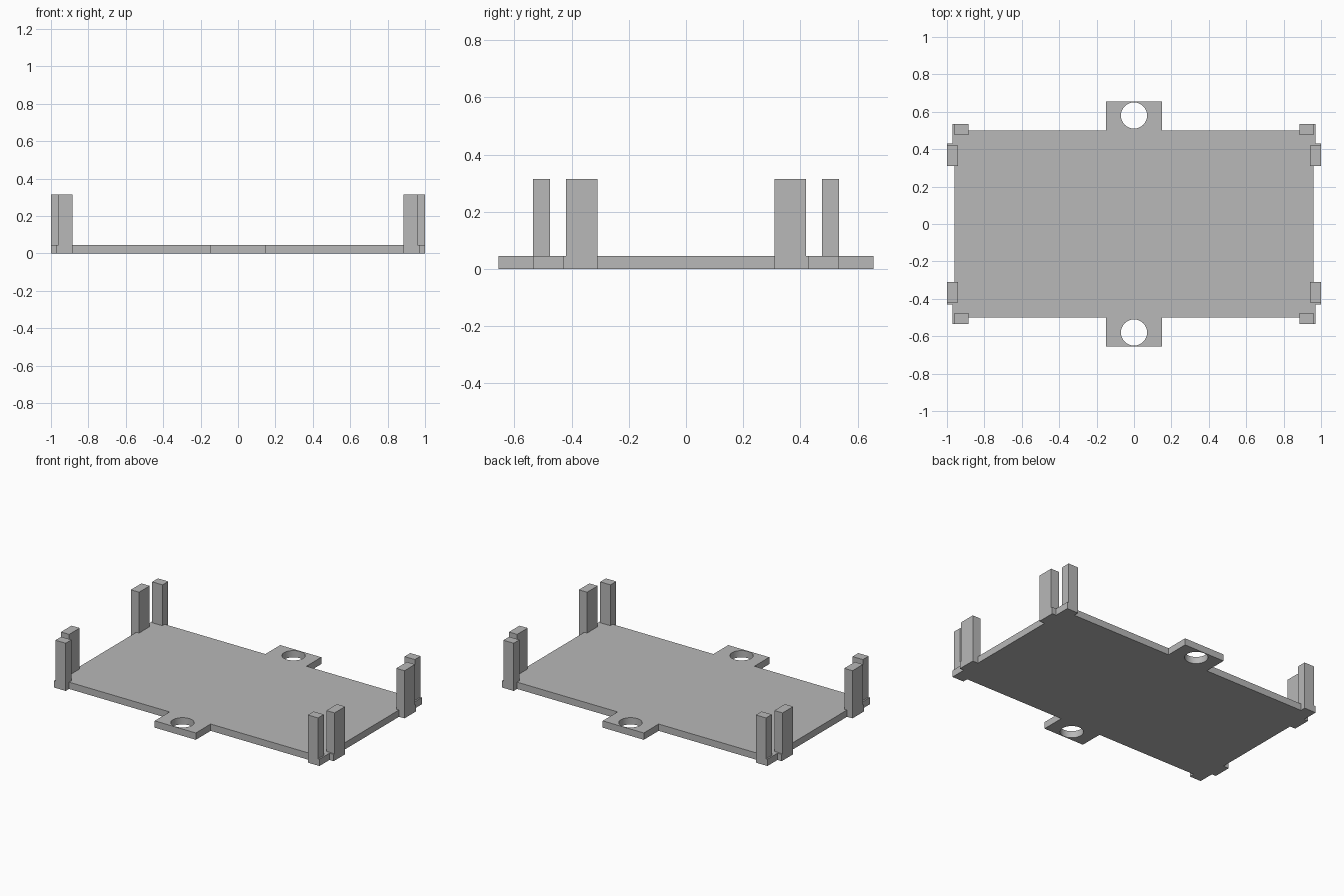
import bpy
import bmesh
from mathutils import Vector

cube = bpy.data.objects.get("Cube")
if cube:
    bpy.data.objects.remove(cube, do_unlink=True)

THICK = 0.045
POST_TOP = 0.315

grey = bpy.data.materials.new("plain grey")
grey.use_nodes = True
colour = (0.48, 0.48, 0.48, 1)
grey.diffuse_color = colour
grey.node_tree.nodes["Principled BSDF"].inputs["Base Color"].default_value = colour


def add_object(name, bm):
    bmesh.ops.recalc_face_normals(bm, faces=bm.faces)
    mesh = bpy.data.meshes.new(name)
    bm.to_mesh(mesh)
    bm.free()
    mesh.materials.append(grey)
    obj = bpy.data.objects.new(name, mesh)
    bpy.context.collection.objects.link(obj)
    return obj


def extrude_outline(name, points, bottom, top):
    bm = bmesh.new()
    face = bm.faces.new([bm.verts.new((x, y, bottom)) for x, y in points])
    result = bmesh.ops.extrude_face_region(bm, geom=[face])
    verts = [v for v in result["geom"] if isinstance(v, bmesh.types.BMVert)]
    bmesh.ops.translate(bm, verts=verts, vec=(0, 0, top - bottom))
    return add_object(name, bm)


# Base plate: one quarter of the outline, mirrored into the other three
quarter = [(0.96, 0.31), (1.0, 0.31), (1.0, 0.43), (0.97, 0.43),
           (0.97, 0.535), (0.885, 0.535), (0.885, 0.5), (0.15, 0.5), (0.15, 0.655)]
half = quarter + [(-x, y) for x, y in reversed(quarter)]
outline = half + [(-x, -y) for x, y in half]
plate = extrude_outline("base_plate", outline, 0, THICK)

# Screw holes through the two mounting tabs
for side, y in (("front", -0.58), ("back", 0.58)):
    bm = bmesh.new()
    bmesh.ops.create_cone(bm, cap_ends=True, segments=48, radius1=0.07, radius2=0.07, depth=0.3)
    bmesh.ops.translate(bm, verts=bm.verts, vec=(0, y, 0))
    cutter = add_object(side + "_hole_cutter", bm)
    cutter.hide_render = True
    cutter.hide_set(True)
    cut = plate.modifiers.new(side + "_hole", "BOOLEAN")
    cut.operation = "DIFFERENCE"
    cut.solver = "EXACT"
    cut.object = cutter

# Apply the cuts, then drop the cutters
bpy.context.view_layer.update()
cut_mesh = bpy.data.meshes.new_from_object(
    plate.evaluated_get(bpy.context.evaluated_depsgraph_get()))
plate.modifiers.clear()
plate.data = cut_mesh
for side in ("front", "back"):
    bpy.data.objects.remove(bpy.data.objects[side + "_hole_cutter"], do_unlink=True)

# Smooth the hole walls only, keeping every other edge sharp
bpy.context.view_layer.objects.active = plate
plate.select_set(True)
bpy.ops.object.shade_smooth_by_angle()
plate.select_set(False)

# Pairs of retaining posts at each corner
posts = {"end_post": ((0.885, 0.96), (0.475, 0.535)),
         "side_post": ((0.94, 1.0), (0.31, 0.42))}
for x_name, sx in (("left", 1), ("right", -1)):
    for y_name, sy in (("front", -1), ("back", 1)):
        for part, ((x0, x1), (y0, y1)) in posts.items():
            corners = [(x0, y0), (x1, y0), (x1, y1), (x0, y1)]
            extrude_outline(f"{y_name}_{x_name}_{part}",
                            [(sx * x, sy * y) for x, y in corners], 0, POST_TOP)
